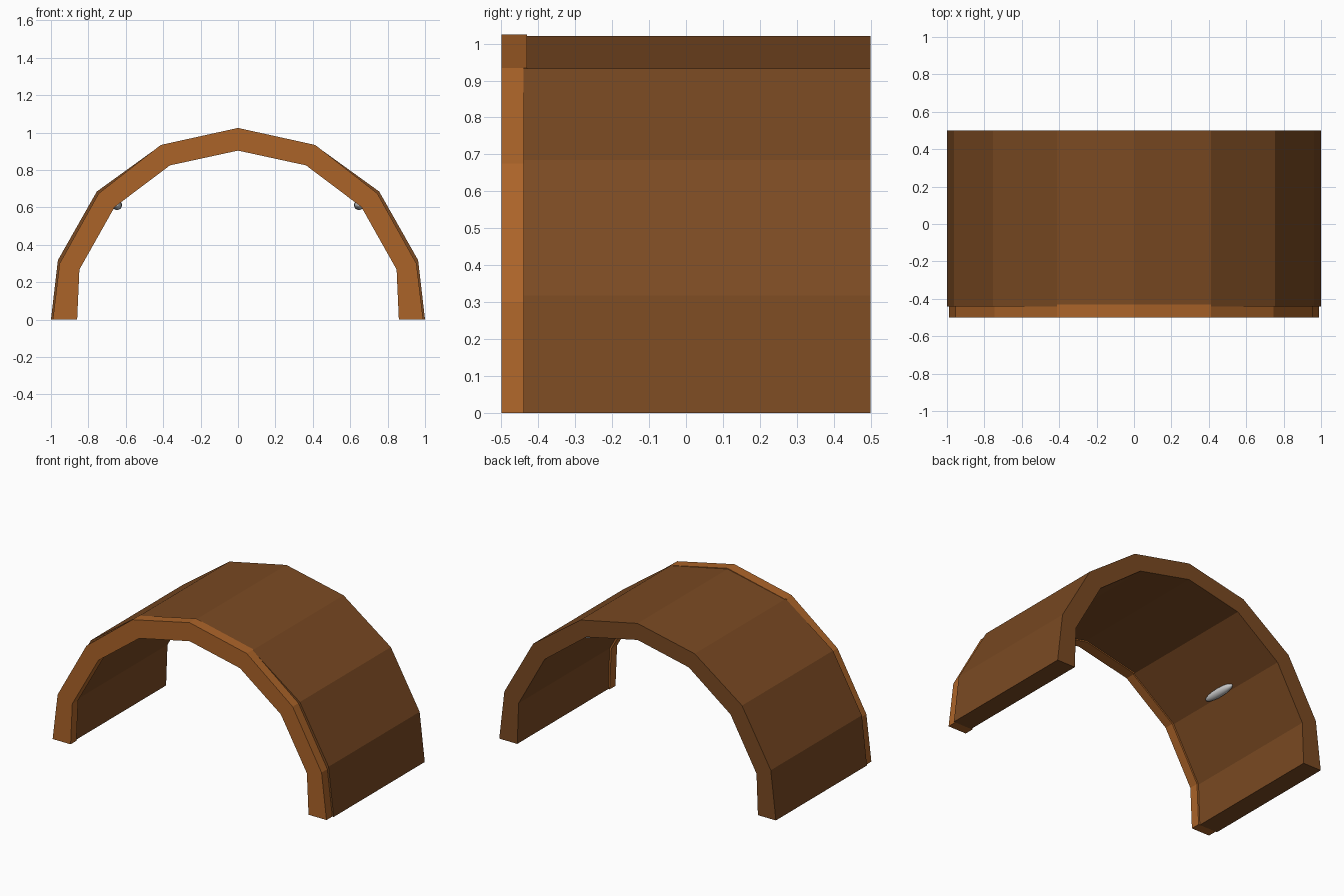
import bpy, bmesh
from mathutils import Matrix

if "Cube" in bpy.data.objects:
    bpy.data.objects.remove(bpy.data.objects["Cube"])


def material(name, rgb):
    m = bpy.data.materials.new(name)
    m.diffuse_color = (*rgb, 1)
    m.use_nodes = True
    m.node_tree.nodes["Principled BSDF"].inputs["Base Color"].default_value = m.diffuse_color
    return m


def mirror_half(half):
    # half profile runs from the right foot to the crown on x = 0
    return half + [(-x, z) for x, z in reversed(half[:-1])]


def band(name, outer, inner, y0, y1, mat):
    # solid strip between an outer and an inner polyline, extruded along y
    bm = bmesh.new()
    rings = []
    for (ox, oz), (ix, iz) in zip(outer, inner):
        rings.append([bm.verts.new(p) for p in
                      ((ox, y0, oz), (ox, y1, oz), (ix, y1, iz), (ix, y0, iz))])
    for a, b in zip(rings, rings[1:]):
        for i in range(4):
            j = (i + 1) % 4
            bm.faces.new((a[i], a[j], b[j], b[i]))
    bm.faces.new(rings[0])
    bm.faces.new(rings[-1])
    bmesh.ops.recalc_face_normals(bm, faces=bm.faces)
    me = bpy.data.meshes.new(name)
    bm.to_mesh(me)
    bm.free()
    ob = bpy.data.objects.new(name, me)
    me.materials.append(mat)
    bpy.context.collection.objects.link(ob)
    return ob


dark_wood = material("dark_wood", (0.195, 0.068, 0.016))
light_wood = material("light_wood", (0.41, 0.127, 0.022))

# Main vault
vault_out = [(1.0, 0), (0.963, 0.318), (0.755, 0.685), (0.413, 0.932), (0, 1.02)]
vault_in = [(0.87, 0), (0.86, 0.268), (0.672, 0.605), (0.37, 0.832), (0, 0.912)]
band("vault", mirror_half(vault_out), mirror_half(vault_in), -0.44, 0.5, dark_wood)

# Front trim: a slightly deeper crown and two side pieces
trim_out = [(0.99, 0), (0.954, 0.30), (0.745, 0.675), (0.413, 0.934), (0, 1.025)]
trim_in = [(0.86, 0), (0.848, 0.268), (0.66, 0.602), (0.364, 0.825), (0, 0.904)]
band("trim_crown", mirror_half(trim_out[3:]), mirror_half(trim_in[3:]),
     -0.5, -0.43, light_wood)
for side, s in (("right", 1), ("left", -1)):
    band("trim_" + side, [(s * x, z) for x, z in trim_out[:4]],
         [(s * x, z) for x, z in trim_in[:4]], -0.5, -0.44, light_wood)

# Long lamps on the inner wall
for side, s in (("right", 1), ("left", -1)):
    bm = bmesh.new()
    bmesh.ops.create_uvsphere(bm, u_segments=16, v_segments=10, radius=1,
                              matrix=Matrix.Diagonal((0.027, 0.12, 0.027, 1)))
    for f in bm.faces:
        f.smooth = True
    me = bpy.data.meshes.new("lamp_" + side)
    bm.to_mesh(me)
    bm.free()
    lamp = bpy.data.objects.new("lamp_" + side, me)
    lamp.location = (s * 0.647, 0, 0.613)
    bpy.context.collection.objects.link(lamp)
